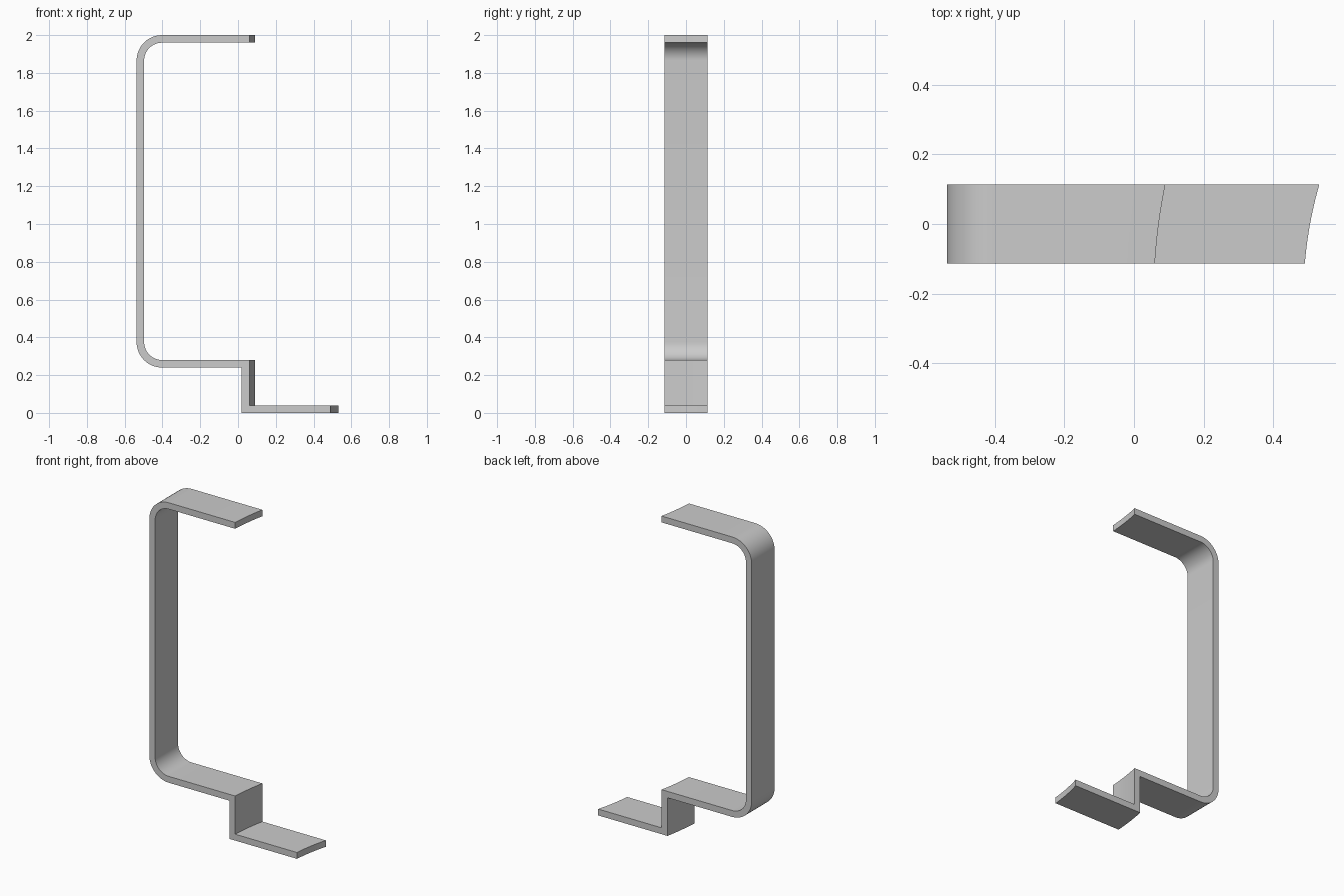
import bpy, bmesh, math

if "Cube" in bpy.data.objects:
    bpy.data.objects.remove(bpy.data.objects["Cube"], do_unlink=True)

HALF = 0.114             # half width of the strip
T = 0.04                 # strip thickness
LEFT = -0.537            # outer face of the upright
R_OUT = 0.135            # outer bend radius
AXIS = (1.657, -0.21)    # common centre of the curved ends
R_STEP, R_FOOT = 1.60, 1.171
BEND_STEPS, ROWS = 12, 12


def flat(x, z):
    return lambda y: (x, y, z)


def curved(radius, z):
    """Point that follows an arc around AXIS across the width."""
    return lambda y: (AXIS[0] - math.sqrt(radius ** 2 - (y - AXIS[1]) ** 2), y, z)


def bend(z, radius, start, end):
    cx = LEFT + R_OUT
    angles = [math.radians(start + (end - start) * i / BEND_STEPS)
              for i in range(BEND_STEPS + 1)]
    return [flat(cx + radius * math.cos(a), z + radius * math.sin(a)) for a in angles]


# Profile outline: outside of the strip, round the foot, then back along the inside
TOP, SHELF = 2.0, 0.24
z_hi, z_lo = TOP - R_OUT, SHELF + R_OUT
outline = [curved(R_STEP, TOP)]
outline += bend(z_hi, R_OUT, 90, 180)
outline += bend(z_lo, R_OUT, 180, 270)
outline += [curved(R_STEP + T, SHELF), curved(R_STEP + T, 0),
            curved(R_FOOT, 0), curved(R_FOOT, T),
            curved(R_STEP, T), curved(R_STEP, SHELF + T)]
outline += bend(z_lo, R_OUT - T, 270, 180)
outline += bend(z_hi, R_OUT - T, 180, 90)
outline += [curved(R_STEP, TOP - T)]

# Sweep the outline across the width
bm = bmesh.new()
rows = []
for i in range(ROWS + 1):
    y = -HALF + 2 * HALF * i / ROWS
    rows.append([bm.verts.new(p(y)) for p in outline])
n = len(outline)
for a, b in zip(rows, rows[1:]):
    for j in range(n):
        k = (j + 1) % n
        bm.faces.new((a[j], a[k], b[k], b[j]))
bm.faces.new(rows[0])
bm.faces.new(rows[-1])
bmesh.ops.recalc_face_normals(bm, faces=bm.faces)

mesh = bpy.data.meshes.new("bent_strip_bracket")
bm.to_mesh(mesh)
bm.free()
bracket = bpy.data.objects.new("bent_strip_bracket", mesh)
bpy.context.collection.objects.link(bracket)

# Plain grey metal
grey = bpy.data.materials.new("light_grey")
grey.use_nodes = True
colour = (0.6, 0.6, 0.6, 1)
grey.diffuse_color = colour
grey.node_tree.nodes["Principled BSDF"].inputs["Base Color"].default_value = colour
mesh.materials.append(grey)

# Smooth bends, sharp edges
bpy.ops.object.select_all(action='DESELECT')
bracket.select_set(True)
bpy.context.view_layer.objects.active = bracket
bpy.ops.object.shade_smooth_by_angle(angle=math.radians(30))
